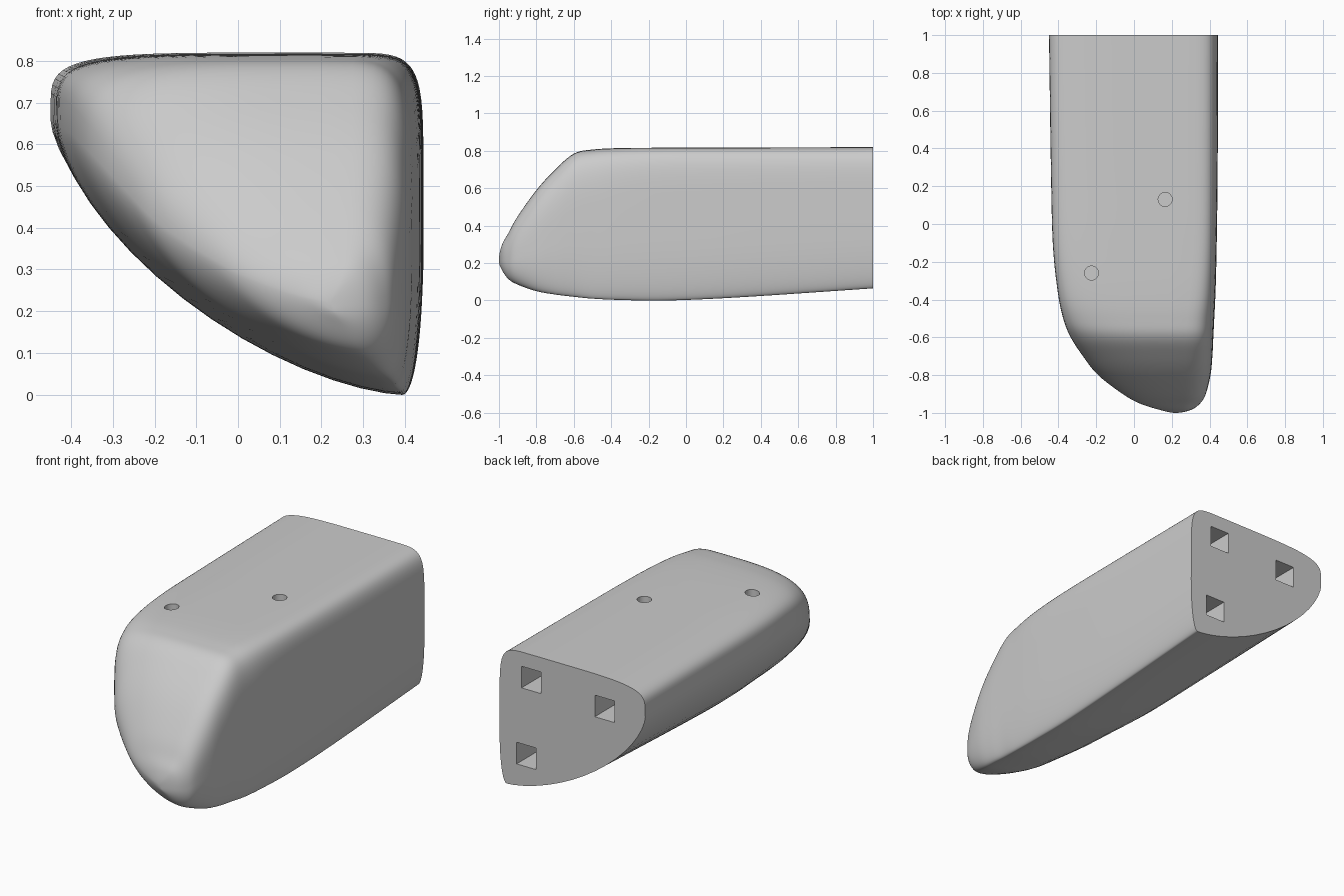
import bpy
import bmesh
from math import sin, cos, pi
from mathutils import Matrix, Vector

default = bpy.data.objects.get("Cube")
if default:
    bpy.data.objects.remove(default, do_unlink=True)

# One matte grey for the whole part
grey = bpy.data.materials.new("light grey")
grey.use_nodes = True
colour = (0.6, 0.6, 0.6, 1)
grey.diffuse_color = colour
grey.node_tree.nodes["Principled BSDF"].inputs["Base Color"].default_value = colour

# Stations from nose to back:
# y, left x, left z, top z, bottom z, right x, keel inset, top left and top right squareness
STATIONS = [Vector(row) for row in (
    (-1, .22, .22, .22, .21, .22, .3, 2, 2),
    (-.985, .14, .24, .295, .165, .30, .28, 2, 2.2),
    (-.95, .03, .28, .36, .115, .35, .22, 2.2, 2.5),
    (-.9, -.06, .325, .45, .085, .38, .16, 2.5, 2.8),
    (-.8, -.19, .41, .59, .05, .405, .1, 2.7, 3.5),
    (-.7, -.27, .49, .7, .032, .415, .07, 3, 4),
    (-.6, -.335, .56, .785, .02, .42, .06, 3.4, 4.5),
    (-.5, -.375, .6, .807, .01, .425, .05, 4, 5),
    (-.35, -.405, .63, .815, .003, .432, .05, 4.6, 6),
    (-.1, -.43, .64, .817, 0, .438, .05, 5, 7),
    (.3, -.44, .65, .818, .018, .443, .05, 5, 7),
    (1, -.45, .66, .82, .065, .445, .05, 5, 7))]
STEPS = 6      # rings between two stations
ARC = 16       # points in each quarter of a ring


def stations():
    """Smoothly blend the stations along the length."""
    before = 2 * STATIONS[0] - STATIONS[1]
    before[0] = STATIONS[1][0]
    rows = [before] + STATIONS + [2 * STATIONS[-1] - STATIONS[-2]]
    for a, b, c, d in zip(rows, rows[1:], rows[2:], rows[3:]):
        for i in range(STEPS):
            t = i / STEPS
            yield (b + (c - a) * (t / 2) + (a * 2 - b * 5 + c * 4 - d) * (t * t / 2)
                   + (b * 3 - a - c * 3 + d) * (t ** 3 / 2))
    yield STATIONS[-1]


def ring(row):
    """Four superellipse quarters joined at the right, top, left and keel."""
    y, left, left_z, top, bottom, right, inset, n_left, n_right = row
    crown = left + (right - left) * .7
    keel = right - (right - left) * inset
    right_z = bottom + (top - bottom) * .4
    quarters = ((crown, right_z, right, top, n_right, False),
                (crown, left_z, left, top, n_left, True),
                (keel, left_z, left, bottom, 1.55, False),
                (keel, right_z, right, bottom, 2.2, True))
    points = []
    for cx, cz, ex, ez, n, flip in quarters:
        for i in range(ARC):
            angle = pi / 2 * i / ARC
            u, v = max(cos(angle), 0) ** (2 / n), sin(angle) ** (2 / n)
            if flip:
                u, v = v, u
            points.append((cx + (ex - cx) * u, y, cz + (ez - cz) * v))
    return points


def finish(bm, name):
    bmesh.ops.recalc_face_normals(bm, faces=bm.faces)
    mesh = bpy.data.meshes.new(name)
    bm.to_mesh(mesh)
    bm.free()
    mesh.materials.append(grey)
    obj = bpy.data.objects.new(name, mesh)
    bpy.context.collection.objects.link(obj)
    return obj


# Lofted body, with a pointed nose and a flat back
bm = bmesh.new()
rows = list(stations())
nose = bm.verts.new((rows[0][1], -1, rows[0][2]))
rings = [[bm.verts.new(p) for p in ring(row)] for row in rows[1:]]
count = 4 * ARC
for j in range(count):
    k = (j + 1) % count
    bm.faces.new((nose, rings[0][j], rings[0][k]))
    for a, b in zip(rings, rings[1:]):
        bm.faces.new((a[j], b[j], b[k], a[k]))
bm.faces.new(rings[-1])
body = finish(bm, "body")


def cut(bm, name):
    cutter = finish(bm, name)
    cutter.hide_render = True
    mod = body.modifiers.new(name, "BOOLEAN")
    mod.operation = "DIFFERENCE"
    mod.solver = "EXACT"
    mod.object = cutter
    bpy.ops.object.modifier_apply(modifier=mod.name)
    bpy.data.objects.remove(cutter, do_unlink=True)


bpy.context.view_layer.objects.active = body
body.select_set(True)

# Square sockets in the back
for x, z in ((.25, .68), (.28, .25), (-.2, .64)):
    bm = bmesh.new()
    bmesh.ops.create_cube(bm, size=1, matrix=Matrix.LocRotScale((x, 1, z), None, (.12, .6, .12)))
    cut(bm, "socket_cutter")

# Round holes in the top
for x, y in ((.165, .13), (-.225, -.26)):
    bm = bmesh.new()
    bmesh.ops.create_cone(bm, cap_ends=True, segments=32, radius1=.037, radius2=.037,
                          depth=.4, matrix=Matrix.Translation((x, y, .82)))
    cut(bm, "hole_cutter")

bpy.ops.object.shade_smooth_by_angle(angle=pi / 5)
